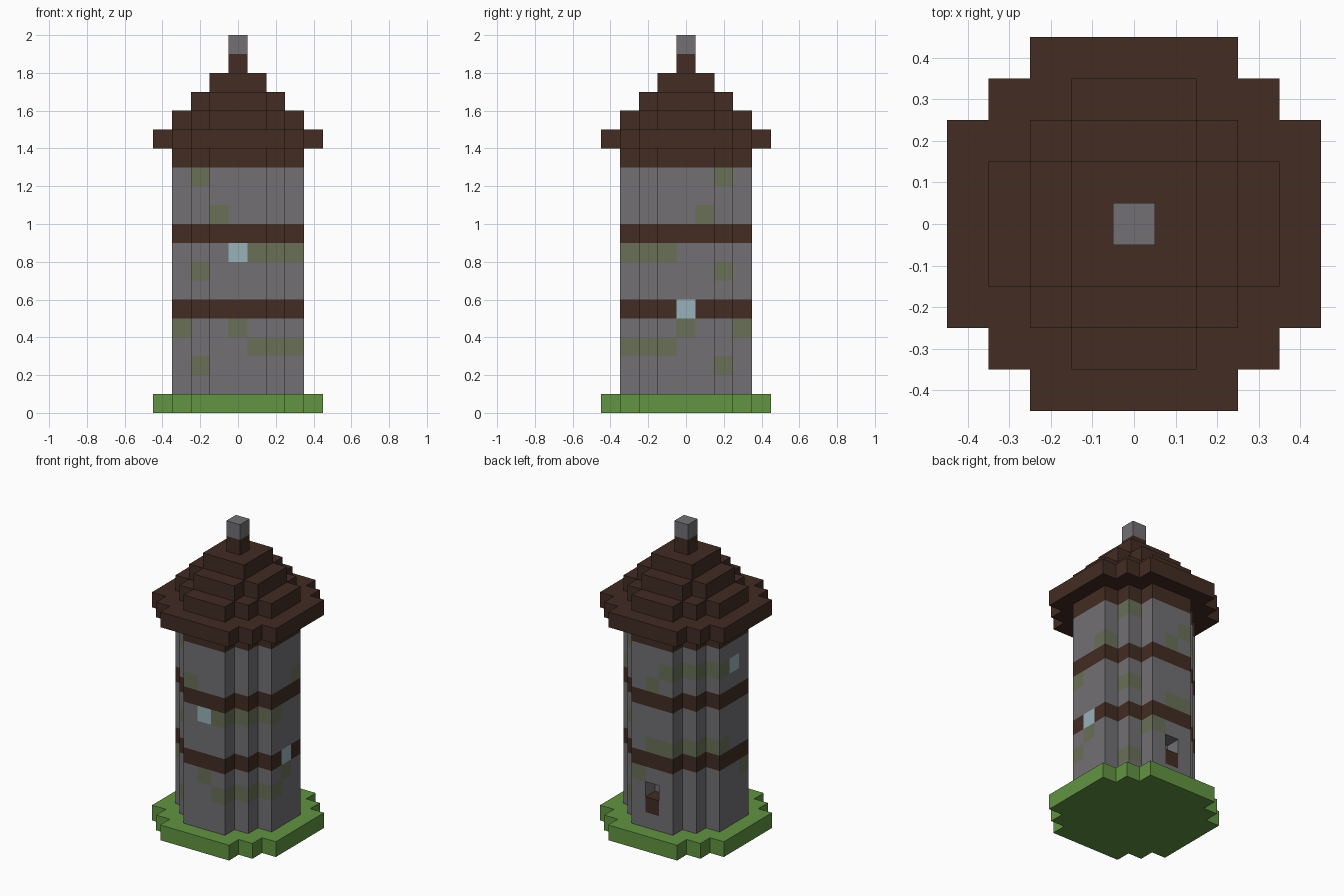
import bpy
import bmesh
from mathutils import Vector

if "Cube" in bpy.data.objects:
    bpy.data.objects.remove(bpy.data.objects["Cube"], do_unlink=True)

U = 0.1  # block size


def material(name, r, g, b):
    m = bpy.data.materials.new(name)
    m.use_nodes = True
    m.diffuse_color = (r, g, b, 1)
    m.node_tree.nodes["Principled BSDF"].inputs["Base Color"].default_value = (r, g, b, 1)
    return m


STONE = material("grey_stone", 0.168, 0.162, 0.174)
WOOD = material("dark_wood", 0.054, 0.025, 0.017)
MOSS = material("mossy_stone", 0.144, 0.162, 0.098)
GLASS = material("pale_glass", 0.31, 0.45, 0.49)
GRASS = material("grass", 0.122, 0.296, 0.054)


def layer(k, reach, total, mat):
    """One stepped round layer of blocks at height k."""
    span = range(-reach, reach + 1)
    return {(i, j, k): mat for i in span for j in span if abs(i) + abs(j) <= total}


def build(name, cells):
    """Skin the outer faces of a set of blocks and merge flat areas."""
    mats = list(dict.fromkeys(cells.values()))
    bm = bmesh.new()
    for (i, j, k), mat in cells.items():
        centre = Vector((i, j, k + 0.5)) * U
        for axis in range(3):
            for sign in (-1, 1):
                near = [i, j, k]
                near[axis] += sign
                if tuple(near) in cells:
                    continue
                n, a, b = Vector(), Vector(), Vector()
                n[axis] = sign * U / 2
                a[(axis + 1) % 3] = sign * U / 2
                b[(axis + 2) % 3] = U / 2
                corners = (-a - b, a - b, a + b, b - a)
                face = bm.faces.new([bm.verts.new(centre + n + c) for c in corners])
                face.material_index = mats.index(mat)
    bmesh.ops.remove_doubles(bm, verts=bm.verts, dist=U / 100)
    bmesh.ops.dissolve_limit(bm, angle_limit=0.01, verts=bm.verts, edges=bm.edges,
                             delimit={'MATERIAL'})
    mesh = bpy.data.meshes.new(name)
    bm.to_mesh(mesh)
    bm.free()
    for m in mats:
        mesh.materials.append(m)
    obj = bpy.data.objects.new(name, mesh)
    bpy.context.collection.objects.link(obj)


# Grass base
build("grass_base", layer(0, 4, 6, GRASS))

# Tower walls with timber bands
tower = {}
for k in range(1, 14):
    tower.update(layer(k, 3, 4, WOOD if k in (5, 9, 13) else STONE))

# Moss patches: wall column -> block heights
moss = {
    (-2, -2): (2, 7, 12), (2, 2): (2, 7, 12),
    (-1, -3): (10,), (3, 1): (10,), (0, 3): (6, 10),
    (0, -3): (4,), (3, 0): (4,), (-3, -1): (4,), (1, 3): (4,),
    (1, -3): (3, 8), (2, -2): (3, 8), (3, -1): (3, 8),
    (-1, 3): (6, 11), (-2, 2): (6, 11), (-3, 1): (6, 11),
}
for (i, j), heights in moss.items():
    for k in heights:
        tower[i, j, k] = MOSS

# Windows spiralling up the wall
for spot in ((3, 0, 5), (0, -3, 8), (-3, 0, 11)):
    tower[spot] = GLASS

# Back doorway: wooden half door below an open niche
tower[0, 3, 2] = WOOD
del tower[0, 3, 3]
build("tower_wall", tower)

# Stepped roof with overhanging eaves
roof = {}
for k, reach, total in ((14, 4, 6), (15, 3, 4), (16, 2, 3), (17, 1, 2), (18, 0, 0)):
    roof.update(layer(k, reach, total, WOOD))
build("roof", roof)

# Stone finial
build("finial", layer(19, 0, 0, STONE))
